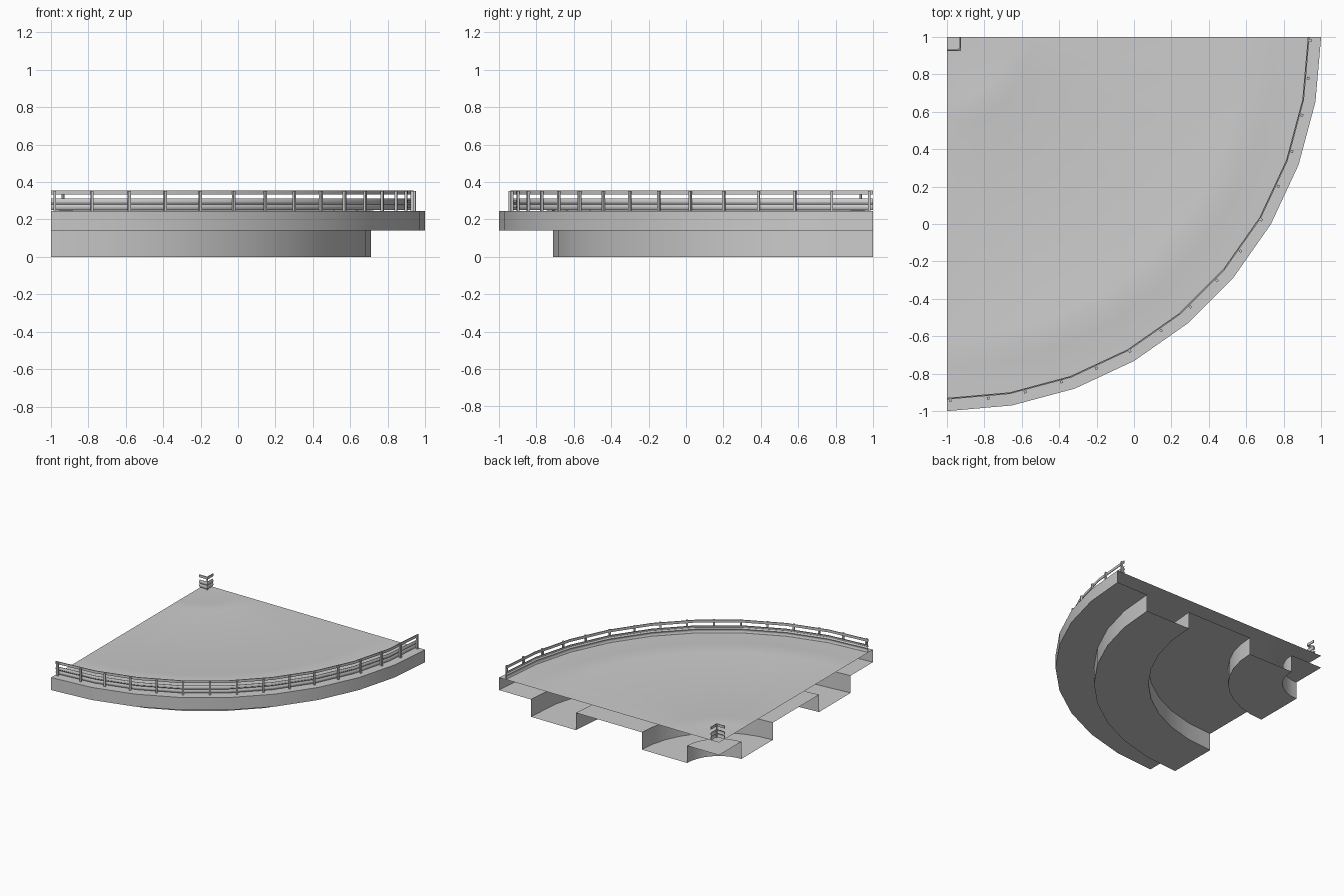
import bpy, bmesh
from math import sin, cos, radians

if "Cube" in bpy.data.objects:
    bpy.data.objects.remove(bpy.data.objects["Cube"])

CX, CY = -1.0, 1.0      # bend centre
STEPS = 9               # ten-degree facets
TOP, UNDER = 0.245, 0.142


def polar(r, deg, z):
    a = radians(deg)
    return (CX + r * sin(a), CY - r * cos(a), z)


def finish(name, bm, smooth=True):
    bmesh.ops.remove_doubles(bm, verts=bm.verts, dist=1e-5)
    me = bpy.data.meshes.new(name)
    bm.to_mesh(me)
    bm.free()
    ob = bpy.data.objects.new(name, me)
    bpy.context.collection.objects.link(ob)
    bpy.ops.object.select_all(action='DESELECT')
    ob.select_set(True)
    bpy.context.view_layer.objects.active = ob
    if smooth:
        bpy.ops.object.shade_smooth_by_angle(angle=radians(30))
    return ob


def sweep(name, profile, closed=False, lift=None, angles=None):
    """Sweep an (r, z) profile around the bend centre."""
    bm = bmesh.new()
    angles = angles or [90 * i / STEPS for i in range(STEPS + 1)]
    rows = []
    for a in angles:
        rows.append([bm.verts.new(polar(r, a, z + (lift(r, a) if lift else 0)))
                     for r, z in profile])
    n = len(profile)
    for p, q in zip(rows, rows[1:]):
        for j in range(n if closed else n - 1):
            k = (j + 1) % n
            bm.faces.new((p[j], q[j], q[k], p[k]))
    if closed:
        bm.faces.new(rows[0])
        bm.faces.new(rows[-1][::-1])
        bmesh.ops.recalc_face_normals(bm, faces=bm.faces)
    return finish(name, bm)


def ramp_lift(r, a):
    # gentle raised swells that fade out at both ends of the bend
    if 9 < a < 81 and (abs(r - 1.68) < 0.01 or abs(r - 0.40) < 0.01):
        return 0.010 if r > 1 else 0.006
    return 0.0


def post(bm, r, deg, size=0.014, z0=TOP, z1=0.352):
    x, y, _ = polar(r, deg, 0)
    vs = bmesh.ops.create_cube(bm, size=1)['verts']
    a = radians(deg)
    for v in vs:
        dx, dy = v.co.x * size, v.co.y * size
        v.co = (x + dx * cos(a) - dy * sin(a), y + dx * sin(a) + dy * cos(a),
                (z0 + z1) / 2 + v.co.z * (z1 - z0))


# road surface
sweep("road_surface", [(2.0, TOP), (1.76, TOP), (1.68, TOP), (1.60, TOP),
                       (0.46, TOP), (0.40, TOP), (0.34, TOP), (0, TOP)],
      lift=ramp_lift)

# open-ended deck shell with two hollow girders
sweep("deck_shell", [(0, UNDER), (0.29, UNDER), (0.29, 0), (0.70, 0),
                     (0.70, UNDER), (1.30, UNDER), (1.30, 0), (1.71, 0),
                     (1.71, UNDER), (2.0, UNDER), (2.0, TOP)])


def guard_profile(r):
    # thin corrugated barrier
    outer = [(r, 0.250), (r + 0.006, 0.262), (r + 0.006, 0.270), (r, 0.281),
             (r + 0.006, 0.291), (r + 0.006, 0.300), (r, 0.311)]
    return outer + [(x - 0.003, z) for x, z in reversed(outer)]


def rail_profile(r):
    return [(r, 0.334), (r + 0.006, 0.334), (r + 0.006, 0.355), (r, 0.355)]


# outer guard and handrail
sweep("outer_guard", guard_profile(1.932), closed=True)
sweep("outer_handrail", rail_profile(1.932), closed=True)

# inner corner guard: a single right-angle bend
corner = [0, 45, 90]
for name, prof in (("inner_guard", guard_profile), ("inner_handrail", rail_profile)):
    ob = sweep(name, prof(0.070), closed=True, angles=corner)
    for v in ob.data.vertices:      # push the middle out to a square corner
        dx, dy = v.co.x - CX, CY - v.co.y
        if dx > 0.01 and dy > 0.01:
            v.co.x = CX + dx * 2 ** 0.5
            v.co.y = CY - dy * 2 ** 0.5

# posts
bm = bmesh.new()
for i in range(16):
    post(bm, 1.943, 0.6 + 5.92 * i)
finish("outer_posts", bm, False)
bm = bmesh.new()
post(bm, 0.092, 45, 0.010)
finish("inner_post", bm, False)
